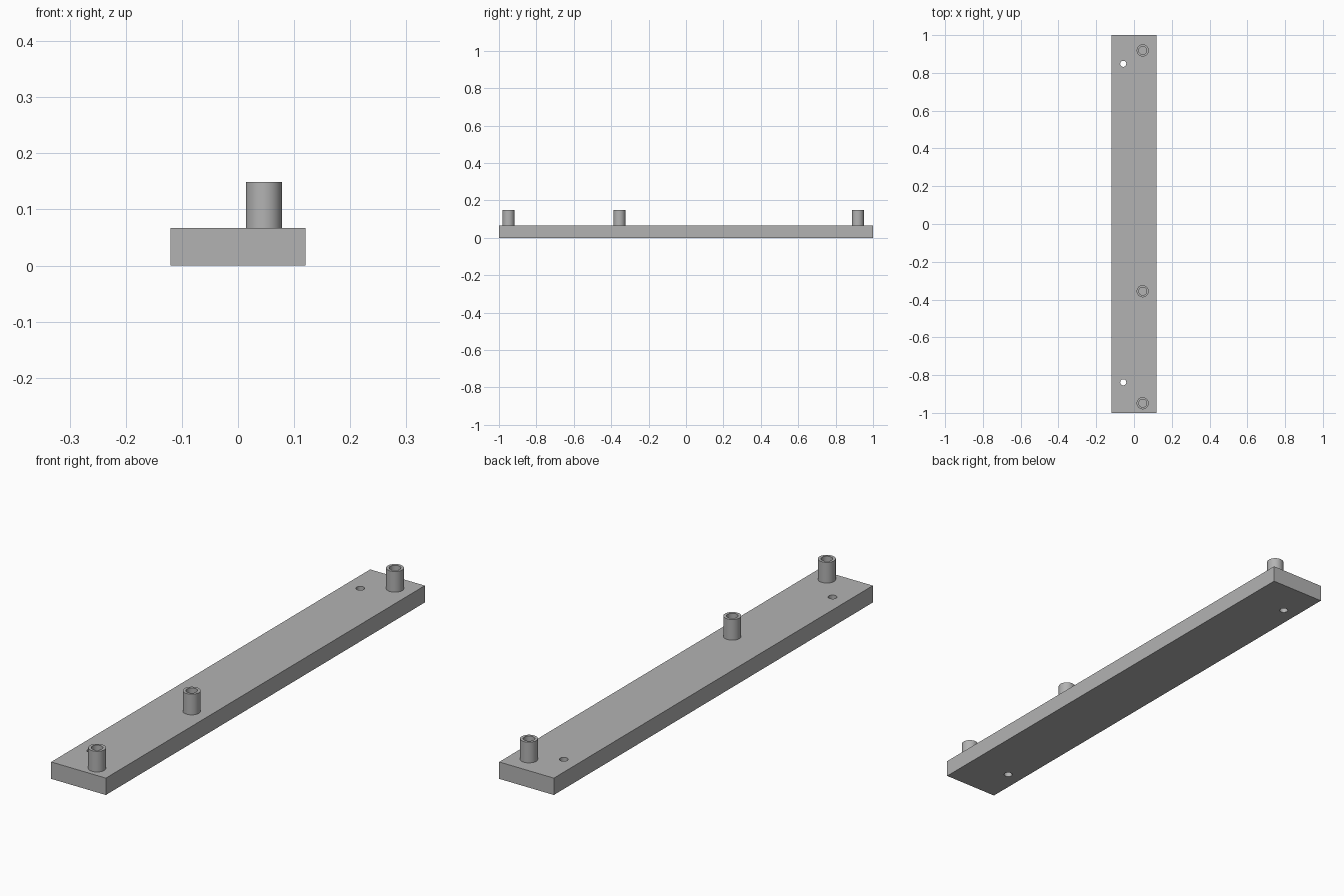
import bpy
import bmesh
import math

cube = bpy.data.objects.get("Cube")
if cube:
    bpy.data.objects.remove(cube, do_unlink=True)

PLATE_H, POST_TOP = 0.067, 0.149
POST_X, POST_R, BORE_R = 0.046, 0.032, 0.021
HOLE_X, HOLE_R = -0.057, 0.016
SIDES = 48

grey = bpy.data.materials.new("grey")
grey.use_nodes = True
colour = (0.45, 0.45, 0.45, 1)
grey.diffuse_color = colour
grey.node_tree.nodes["Principled BSDF"].inputs["Base Color"].default_value = colour


def add_object(name, bm):
    """Turn a bmesh into a named grey object."""
    bmesh.ops.recalc_face_normals(bm, faces=bm.faces)
    mesh = bpy.data.meshes.new(name)
    bm.to_mesh(mesh)
    bm.free()
    mesh.materials.append(grey)
    obj = bpy.data.objects.new(name, mesh)
    bpy.context.collection.objects.link(obj)
    return obj


def shade(obj):
    bpy.ops.object.select_all(action="DESELECT")
    obj.select_set(True)
    bpy.context.view_layer.objects.active = obj
    bpy.ops.object.shade_smooth_by_angle(angle=math.radians(30))


def lathe(name, profile, x, y):
    """Spin an (r, z) profile around the vertical axis."""
    bm = bmesh.new()
    verts = [bm.verts.new((r, 0, z)) for r, z in profile]
    edges = [bm.edges.new(pair) for pair in zip(verts, verts[1:])]
    bmesh.ops.spin(bm, geom=verts + edges, cent=(0, 0, 0), axis=(0, 0, 1),
                   angle=math.tau, steps=SIDES, use_duplicate=False)
    bmesh.ops.remove_doubles(bm, verts=bm.verts, dist=0.0001)
    obj = add_object(name, bm)
    obj.location = (x, y, 0)
    return obj


# Base plate
bm = bmesh.new()
bmesh.ops.create_cube(bm, size=1)
bmesh.ops.scale(bm, vec=(0.24, 2, PLATE_H), verts=bm.verts)
bmesh.ops.translate(bm, vec=(0, 0, PLATE_H / 2), verts=bm.verts)
plate = add_object("base_plate", bm)

# Screw holes right through the plate
for end, y in (("front", -0.838), ("back", 0.848)):
    cutter = lathe(end + "_hole_cutter",
                   [(0, -0.1), (HOLE_R, -0.1), (HOLE_R, 0.2), (0, 0.2)], HOLE_X, y)
    cutter.hide_render = True
    cutter.hide_set(True)
    cut = plate.modifiers.new(end + "_hole", "BOOLEAN")
    cut.operation = "DIFFERENCE"
    cut.solver = "EXACT"
    cut.object = cutter
shade(plate)

# Hollow standoff posts, open at the top
post_profile = [(POST_R, PLATE_H), (POST_R, POST_TOP),
                (BORE_R, POST_TOP), (BORE_R, PLATE_H + 0.001), (0, PLATE_H + 0.001)]
for place, y in (("front", -0.949), ("middle", -0.356), ("back", 0.919)):
    shade(lathe(place + "_post", post_profile, POST_X, y))
